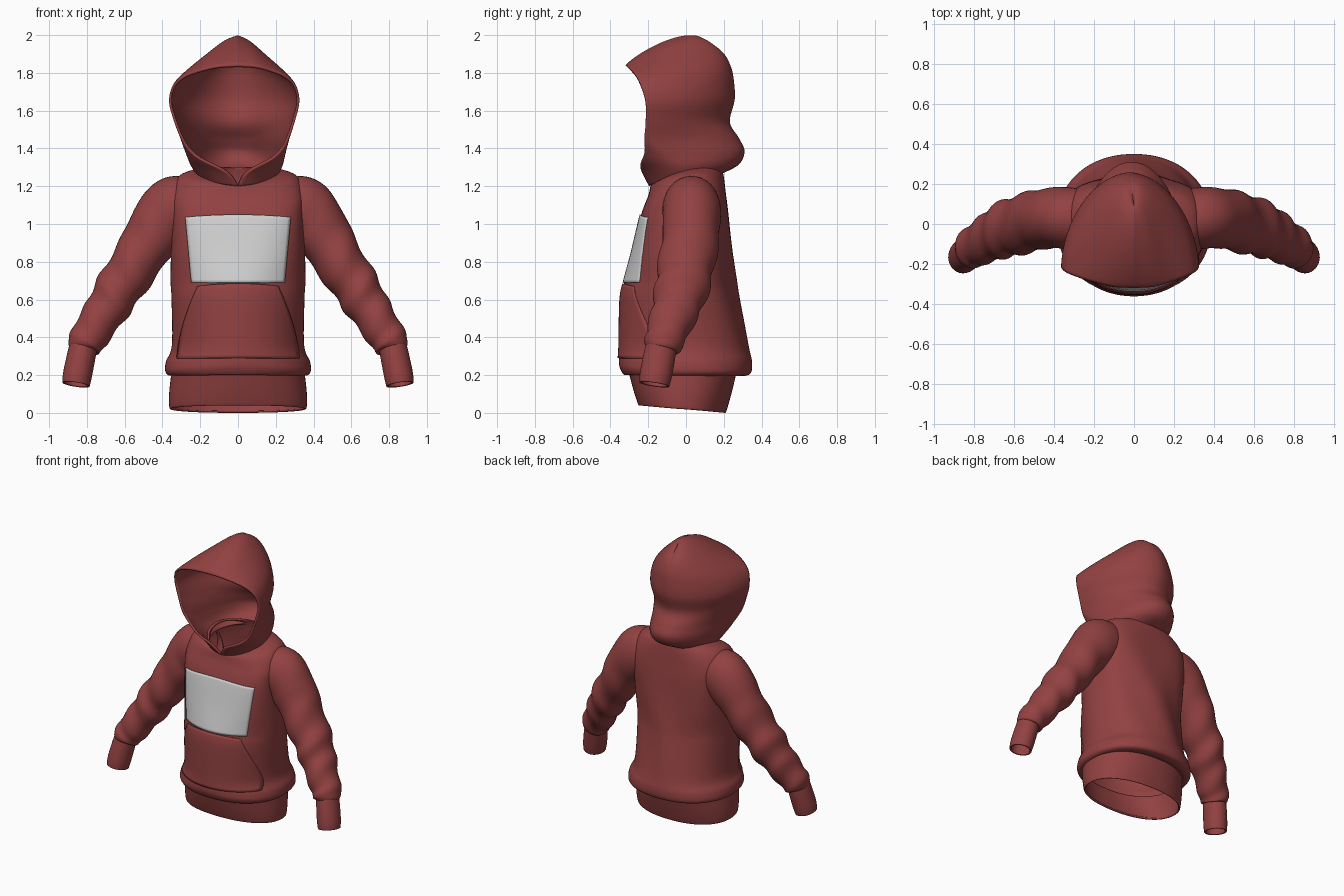
import bpy, bmesh, math
from mathutils import Vector
from mathutils.bvhtree import BVHTree

cube = bpy.data.objects.get("Cube")
if cube:
    bpy.data.objects.remove(cube)


def material(name, rgb):
    m = bpy.data.materials.new(name)
    m.use_nodes = True
    m.diffuse_color = (*rgb, 1)
    bsdf = next(n for n in m.node_tree.nodes if n.type == 'BSDF_PRINCIPLED')
    bsdf.inputs["Base Color"].default_value = (*rgb, 1)
    bsdf.inputs["Roughness"].default_value = 0.8
    return m


FABRIC = material("dark_red_fabric", (0.29, 0.053, 0.053))
PRINT = material("light_grey_print", (0.63, 0.63, 0.63))


def smooth(keys, steps):
    """Catmull-Rom interpolation of key tuples."""
    out = []
    last = len(keys) - 1
    for i in range(last):
        p0, p1, p2, p3 = (keys[min(max(i + k, 0), last)] for k in (-1, 0, 1, 2))
        for s in range(steps):
            t = s / steps
            out.append([b + 0.5 * t * (c - a + t * (2 * a - 5 * b + 4 * c - d
                        + t * (3 * (b - c) + d - a)))
                        for a, b, c, d in zip(p0, p1, p2, p3)])
    out.append(list(keys[-1]))
    return out


def build(name, rows, closed, mat, thick, outward=None):
    """Skin rows of points, give them cloth thickness, return a lookup tree."""
    bm = bmesh.new()
    grid = [[bm.verts.new(p) for p in row] for row in rows]
    n = len(rows[0])
    for lower, upper in zip(grid, grid[1:]):
        for j in range(n if closed else n - 1):
            k = (j + 1) % n
            bm.faces.new((lower[j], lower[k], upper[k], upper[j]))
    bmesh.ops.remove_doubles(bm, verts=bm.verts, dist=0.0004)
    bmesh.ops.recalc_face_normals(bm, faces=bm.faces)
    bm.normal_update()
    if outward and sum(f.normal.dot(Vector(outward)) for f in bm.faces) < 0:
        bmesh.ops.reverse_faces(bm, faces=bm.faces)
    tree = BVHTree.FromBMesh(bm)
    mesh = bpy.data.meshes.new(name)
    bm.to_mesh(mesh)
    bm.free()
    mesh.materials.append(mat)
    ob = bpy.data.objects.new(name, mesh)
    bpy.context.collection.objects.link(ob)
    bpy.ops.object.select_all(action='DESELECT')
    ob.select_set(True)
    bpy.context.view_layer.objects.active = ob
    bpy.ops.object.shade_smooth_by_angle(angle=math.radians(50))
    mod = ob.modifiers.new("cloth", 'SOLIDIFY')
    mod.thickness = thick
    mod.offset = -1
    return tree


def power(v, p):
    return math.copysign(abs(v) ** p, v)


def body_ring(key, n=96):
    """Key: front z, back z, side lift, half width, front y, back y, roundness."""
    zf, zb, lift, hw, yf, yb, p = key
    ring = []
    for j in range(n):
        a = math.tau * j / n
        c, s = math.cos(a), math.sin(a)
        fold = max(0, s) * math.sin(math.pi * min(max((zf - .25) / .8, 0), 1))
        k = 1 + 0.02 * fold * math.sin(7 * a + 5 * zf)
        ring.append(Vector((hw * k * power(c, p),
                            (yf + yb) / 2 + k * (yb - yf) / 2 * power(s, p),
                            zf + (zb - zf) * (s + 1) / 2 + lift * c * c)))
    return ring


# Torso, blousing over the hem and closing in to the neck
torso_keys = [
    (.21, .205, 0, .345, -.29, .255, .9), (.20, .195, 0, .365, -.325, .30, .9),
    (.23, .21, 0, .385, -.347, .342, .9), (.27, .27, 0, .382, -.355, .35, .95),
    (.36, .36, 0, .35, -.35, .33, 1), (.6, .6, 0, .352, -.345, .28, 1),
    (.7, .7, 0, .357, -.325, .265, 1), (.85, .85, 0, .355, -.285, .245, .8),
    (1.05, 1.05, 0, .35, -.237, .225, .6), (1.15, 1.17, 0, .35, -.2, .21, .65),
    (1.2, 1.25, .03, .31, -.188, .2, .85), (1.21, 1.30, .035, .2, -.18, .19, 1)]
torso = build("torso", [body_ring(k) for k in smooth(torso_keys, 7)], True, FABRIC, .012)

# Ribbed hem band, open below
hem_keys = [(.04, .0, 0, .357, -.25, .207, .9), (.055, .012, 0, .364, -.257, .215, .9),
            (.12, .1, 0, .364, -.278, .24, .9), (.22, .215, 0, .352, -.305, .268, .9)]
build("hem_band", [body_ring(k) for k in smooth(hem_keys, 6)], True, FABRIC, .014)


def plate(name, half_width, z_low, z_high, mat, cols=32, rows=22):
    """Thin panel laid on the front of the torso."""
    grid = []
    for i in range(rows + 1):
        t = i / rows
        row = []
        for j in range(cols + 1):
            u = 2 * j / cols - 1
            x = u * half_width(t)
            z = z_low + (z_high - z_low) * t - .014 * t * u * u
            hit = torso.ray_cast(Vector((x, -2, z)), Vector((0, 1, 0)))[0]
            row.append(hit + Vector((0, -.008, 0)))
        grid.append(row)
    build(name, grid, False, mat, .009, outward=(0, -1, 0))


# Chest print and front pocket
plate("chest_panel", lambda t: .248 + .032 * t, .69, 1.05, PRINT)
plate("front_pocket", lambda t: .325 - .11 * t ** 1.6, .29, .685, FABRIC)


def tube(keys, steps, side, folds, n=40):
    """Key: x, y, z, radius in the front plane, radius in depth."""
    pts = smooth(keys, steps)
    rows = []
    for i, (x, y, z, r1, r2) in enumerate(pts):
        a, b = pts[max(i - 1, 0)], pts[min(i + 1, len(pts) - 1)]
        d = (Vector(b[:3]) - Vector(a[:3])).normalized()
        e1 = Vector((0, 1, 0))
        e1 = (e1 - d * e1.dot(d)).normalized()
        e2 = d.cross(e1)
        t = i / (len(pts) - 1)
        amount = folds * math.sin(math.pi * t) * min(1, 2 * t)
        row = []
        for j in range(n):
            w = math.tau * j / n
            k = 1 + amount * math.sin(38 * t + 2.2 * math.sin(w + .6) + side * .5)
            p = Vector((x, y, z)) + k * (e1 * r2 * math.cos(w) + e2 * r1 * math.sin(w))
            row.append(Vector((p.x * side, p.y, p.z)))
        rows.append(row)
    return rows


# Sleeves with folds, and the cuffs
sleeve_keys = [
    (.25, .03, 1.11, .15, .14), (.33, .03, 1.075, .18, .155), (.42, .03, .99, .158, .15),
    (.50, .015, .86, .137, .15), (.59, -.01, .72, .127, .145), (.66, -.035, .61, .12, .135),
    (.72, -.07, .51, .107, .12), (.785, -.105, .41, .1, .105),
    (.815, -.128, .355, .09, .098), (.822, -.134, .335, .07, .075)]
cuff_keys = [(.815, -.128, .37, .074, .08), (.832, -.143, .29, .076, .085),
             (.85, -.16, .2, .077, .085), (.858, -.168, .15, .073, .08)]
for side, label in ((1, "left"), (-1, "right")):
    build(label + "_sleeve", tube(sleeve_keys, 8, side, .07), True, FABRIC, .01)
    build(label + "_cuff", tube(cuff_keys, 5, side, 0), True, FABRIC, .012)


def hood_row(key, t, n=64):
    """Key: half width, centre y, back depth, front depth, sweep, back z, front z, bulge."""
    hw, yc, rb, rf, sweep, zb, zf, bulge = key
    row = []
    for j in range(n + 1):
        s = 2 * j / n - 1
        u = abs(s)
        a = math.radians(sweep) * u
        c = math.cos(a)
        x = math.copysign(hw * math.sin(a), s) - .02 * math.sin(math.pi * t)
        y = yc + (rb * c ** 1.2 if c > 0 else rf * c)
        crease = .008 * math.sin(9 * t + 3 * s) * math.sin(math.pi * u) * math.sin(math.pi * t)
        row.append(Vector((x, y + crease,
                           zb + (zf - zb) * u + bulge * math.sin(math.pi * u))))
    return row


# Hood: wraps the neck, opens at the face and closes along a peaked ridge
hood_keys = [
    (.20, 0, .195, .195, 180, 1.27, 1.20, 0), (.24, -.04, .32, .2, 166, 1.315, 1.275, .01),
    (.262, -.11, .42, .2, 125, 1.385, 1.36, 0), (.288, -.195, .475, .15, 100, 1.455, 1.45, 0),
    (.322, -.213, .445, .1, 90, 1.54, 1.55, 0), (.345, -.215, .473, .1, 90, 1.66, 1.65, 0),
    (.325, -.24, .492, .1, 90, 1.77, 1.735, .01), (.27, -.265, .5, .1, 90, 1.84, 1.785, .03),
    (.19, -.292, .492, .1, 90, 1.9, 1.815, .055), (.1, -.315, .455, .1, 90, 1.945, 1.835, .077),
    (0, -.32, .42, .1, 90, 1.963, 1.84, .089)]
levels = smooth(hood_keys, 6)
build("hood", [hood_row(k, i / (len(levels) - 1)) for i, k in enumerate(levels)],
      False, FABRIC, .014, outward=(0, 1, .5))
